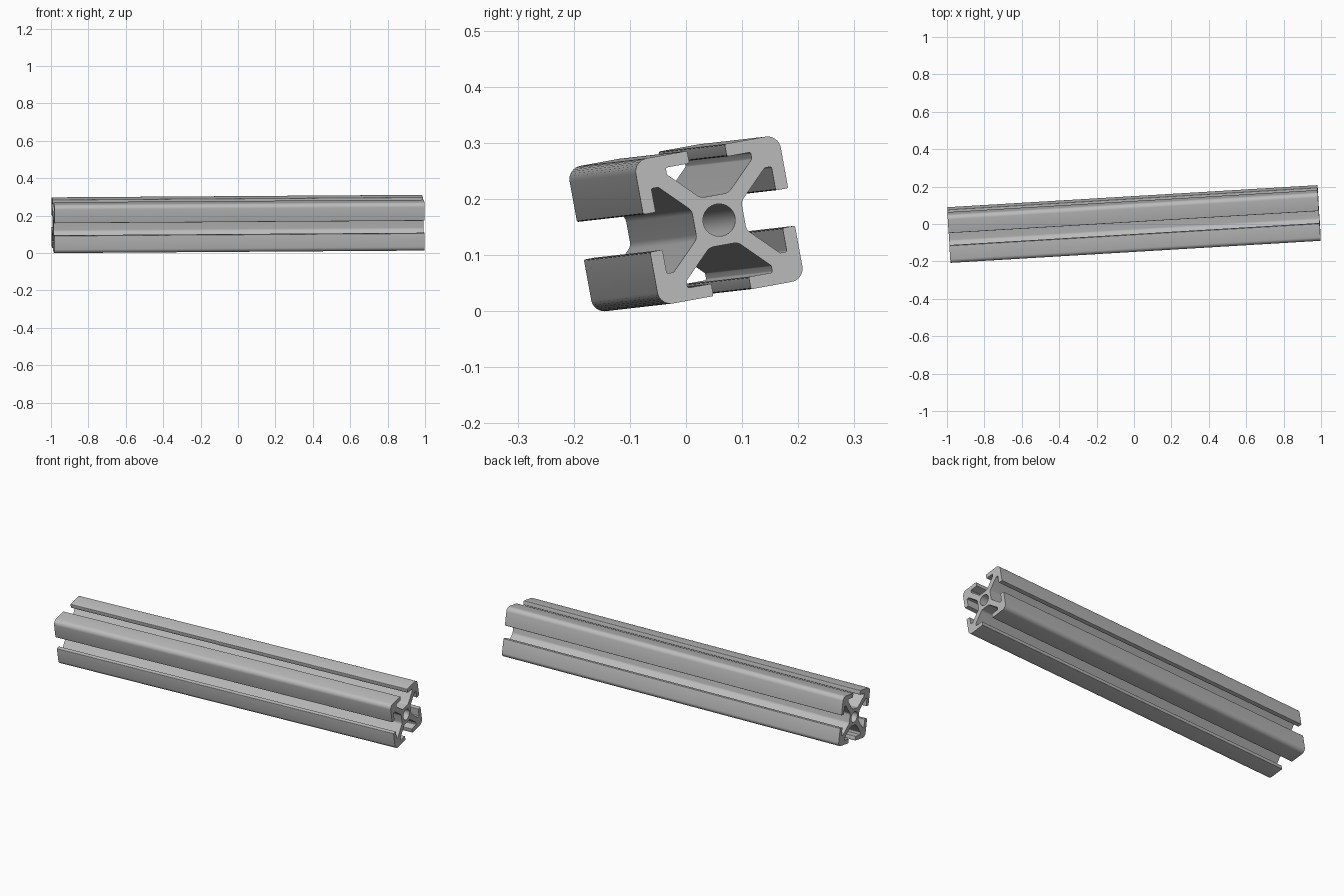
import bpy, bmesh
from math import radians, cos, sin, tan, pi
from mathutils import Vector, Matrix

cube = bpy.data.objects.get("Cube")
if cube:
    bpy.data.objects.remove(cube, do_unlink=True)

LENGTH = 1.983
HALF = 0.1315      # half width of the square section
SLOT = 0.034       # half width of the slot opening
LIP = 0.109        # inner side of the lips
CAVITY = 0.077     # half width of the hollow behind the lips
CORE = 0.045       # half width of the central core
WEB = 0.0195       # offset of the diagonal webs
BORE = 0.0288


def fillet(corners):
    """Round each (x, y, radius) corner of a closed outline."""
    out = []
    for i, (x, y, r) in enumerate(corners):
        p = Vector((x, y))
        a = (Vector(corners[i - 1][:2]) - p).normalized()
        b = (Vector(corners[(i + 1) % len(corners)][:2]) - p).normalized()
        half = a.angle(b) / 2
        centre = p + (a + b).normalized() * (r / sin(half))
        start = p + a * (r / tan(half)) - centre
        end = p + b * (r / tan(half)) - centre
        steps = 8 if r > 0.01 else 4
        sweep = start.angle_signed(end)
        for k in range(steps + 1):
            out.append(centre + Matrix.Rotation(-sweep * k / steps, 2) @ start)
    return out


# One side of the section, mirrored about its slot and turned four times
half_side = [(SLOT, HALF, 0.003), (SLOT, LIP, 0.003), (CAVITY, LIP, 0.003),
             (CAVITY, CAVITY + WEB, 0.004), (CORE - WEB, CORE, 0.018)]
side = [(HALF, HALF, 0.024)] + half_side
side += [(-x, y, r) for x, y, r in reversed(half_side)]
outline = []
for turn in range(4):
    rot = Matrix.Rotation(turn * pi / 2, 2)
    outline += [(*(rot @ Vector((x, y))), r) for x, y, r in side]
bore = [Vector((cos(t * pi / 20), sin(t * pi / 20))) * BORE for t in range(40)]

# Filled section extruded into a bar
curve = bpy.data.curves.new("slotted_bar", "CURVE")
curve.dimensions = "2D"
curve.fill_mode = "BOTH"
curve.extrude = LENGTH / 2
for loop in (fillet(outline), bore):
    spline = curve.splines.new("POLY")
    spline.points.add(len(loop) - 1)
    for point, co in zip(spline.points, loop):
        point.co = (co.x, co.y, 0, 1)
    spline.use_cyclic_u = True
bar = bpy.data.objects.new("slotted_bar", curve)
bpy.context.collection.objects.link(bar)
bpy.ops.object.select_all(action="DESELECT")
bar.select_set(True)
bpy.context.view_layer.objects.active = bar
bpy.ops.object.convert(target="MESH")
bar = bpy.context.object
mesh = bar.data

# Tilted and rolled pose, standing on the ground
axis = Vector((1.98, 0.118, 0.0135)).normalized()
roll = radians(10.3)
across = Vector((0, cos(roll), sin(roll)))
across = (across - axis * across.dot(axis)).normalized()
up = axis.cross(across)
mesh.transform(Matrix((across, up, axis)).transposed().to_4x4())
lowest = min(v.co.z for v in mesh.vertices)
mesh.transform(Matrix.Translation((0, 0, -lowest)))

bm = bmesh.new()
bm.from_mesh(mesh)
bmesh.ops.remove_doubles(bm, verts=bm.verts, dist=0.00005)
bmesh.ops.recalc_face_normals(bm, faces=bm.faces)
bm.to_mesh(mesh)
bm.free()

# Plain aluminium grey
grey = bpy.data.materials.new("aluminium_grey")
grey.use_nodes = True
colour = (0.5, 0.5, 0.5, 1)
grey.diffuse_color = colour
grey.node_tree.nodes["Principled BSDF"].inputs["Base Color"].default_value = colour
mesh.materials.clear()
mesh.materials.append(grey)
bpy.ops.object.shade_smooth_by_angle(angle=radians(30))
